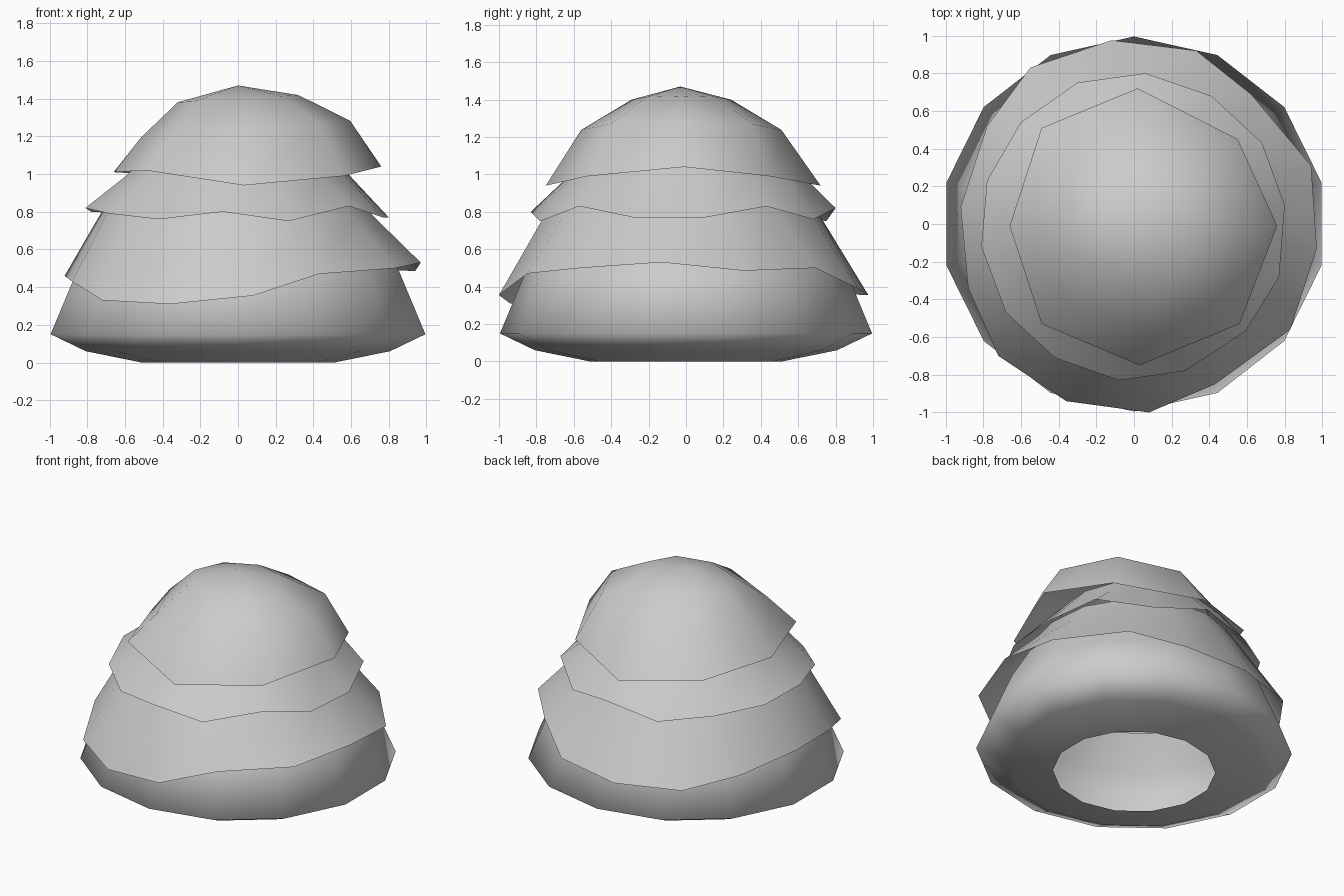
import bpy, bmesh, math


def ring(n, rx, ry, z, start=0.0, cx=0.0, cy=0.0, tilt=0.0):
    """Points of a (slightly tilted) ellipse, counter-clockwise."""
    pts = []
    for i in range(n):
        a = start + 2 * math.pi * i / n
        x, y = cx + rx * math.cos(a), cy + ry * math.sin(a)
        pts.append((x, y, z + tilt * x))
    return pts


def loft(name, rings, tip=None):
    """Skin rings from bottom to top, optionally closed with a tip point."""
    bm = bmesh.new()
    loops = [[bm.verts.new(p) for p in r] for r in rings]
    n = len(loops[0])
    for low, high in zip(loops, loops[1:]):
        for i in range(n):
            j = (i + 1) % n
            bm.faces.new((low[i], low[j], high[j], high[i]))
    if tip:
        t = bm.verts.new(tip)
        for i in range(n):
            bm.faces.new((loops[-1][i], loops[-1][(i + 1) % n], t))
    for f in bm.faces:
        f.smooth = True
    mesh = bpy.data.meshes.new(name)
    bm.to_mesh(mesh)
    bm.free()
    obj = bpy.data.objects.new(name, mesh)
    bpy.context.collection.objects.link(obj)
    return obj


SIDES = 14
STEP = 2 * math.pi / SIDES

# Base tier: open hole below, turned-under rim, tapering wall
profile = [(0.52, 0.0), (0.82, 0.06), (1.01, 0.15), (0.87, 0.48), (0.74, 0.70)]
loft("base_tier", [ring(SIDES, r * 1.01, r * 0.985, z, STEP / 2)
                   for r, z in profile])

# Lower skirt: uneven hem, round upper rings
lower_hem = [
    (0.97, -0.13, 0.53), (0.94, 0.31, 0.485), (0.62, 0.69, 0.50),
    (0.33, 0.92, 0.39), (-0.12, 0.975, 0.355), (-0.55, 0.83, 0.36),
    (-0.78, 0.52, 0.41), (-0.92, 0.09, 0.46), (-0.88, -0.34, 0.43),
    (-0.72, -0.70, 0.33), (-0.36, -0.94, 0.31), (0.08, -1.0, 0.355),
    (0.43, -0.85, 0.47), (0.83, -0.56, 0.50)]
a = math.radians(-7)
loft("lower_skirt", [lower_hem,
                     ring(SIDES, 0.73, 0.74, 0.78, a, -0.01, -0.02),
                     ring(SIDES, 0.62, 0.64, 0.92, a, -0.01, -0.01)])

# Middle skirt
middle_hem = [
    (0.80, 0.10, 0.77), (0.68, 0.43, 0.83), (0.41, 0.68, 0.76),
    (0.06, 0.80, 0.82), (-0.30, 0.75, 0.75), (-0.60, 0.54, 0.79),
    (-0.78, 0.23, 0.80), (-0.81, -0.12, 0.82), (-0.68, -0.47, 0.79),
    (-0.42, -0.71, 0.76), (-0.08, -0.83, 0.80), (0.27, -0.78, 0.75),
    (0.59, -0.57, 0.83), (0.77, -0.28, 0.77)]
a = math.radians(8)
loft("middle_skirt", [middle_hem,
                      ring(SIDES, 0.60, 0.63, 0.99, a),
                      ring(SIDES, 0.47, 0.49, 1.13, a)])

# Top cap: eight-sided dome with uneven hem
cap_hem = [
    (0.76, -0.01, 1.04), (0.55, 0.45, 0.99), (0.02, 0.72, 0.94),
    (-0.49, 0.51, 1.00), (-0.66, -0.01, 1.01), (-0.49, -0.53, 1.02),
    (0.03, -0.75, 0.94), (0.56, -0.53, 0.99)]
loft("top_cap", [cap_hem,
                 ring(8, 0.555, 0.535, 1.235, 0, 0.04, -0.025, 0.08),
                 ring(8, 0.32, 0.265, 1.40, 0, 0.0, -0.025, 0.06)],
     tip=(0.0, -0.03, 1.47))
